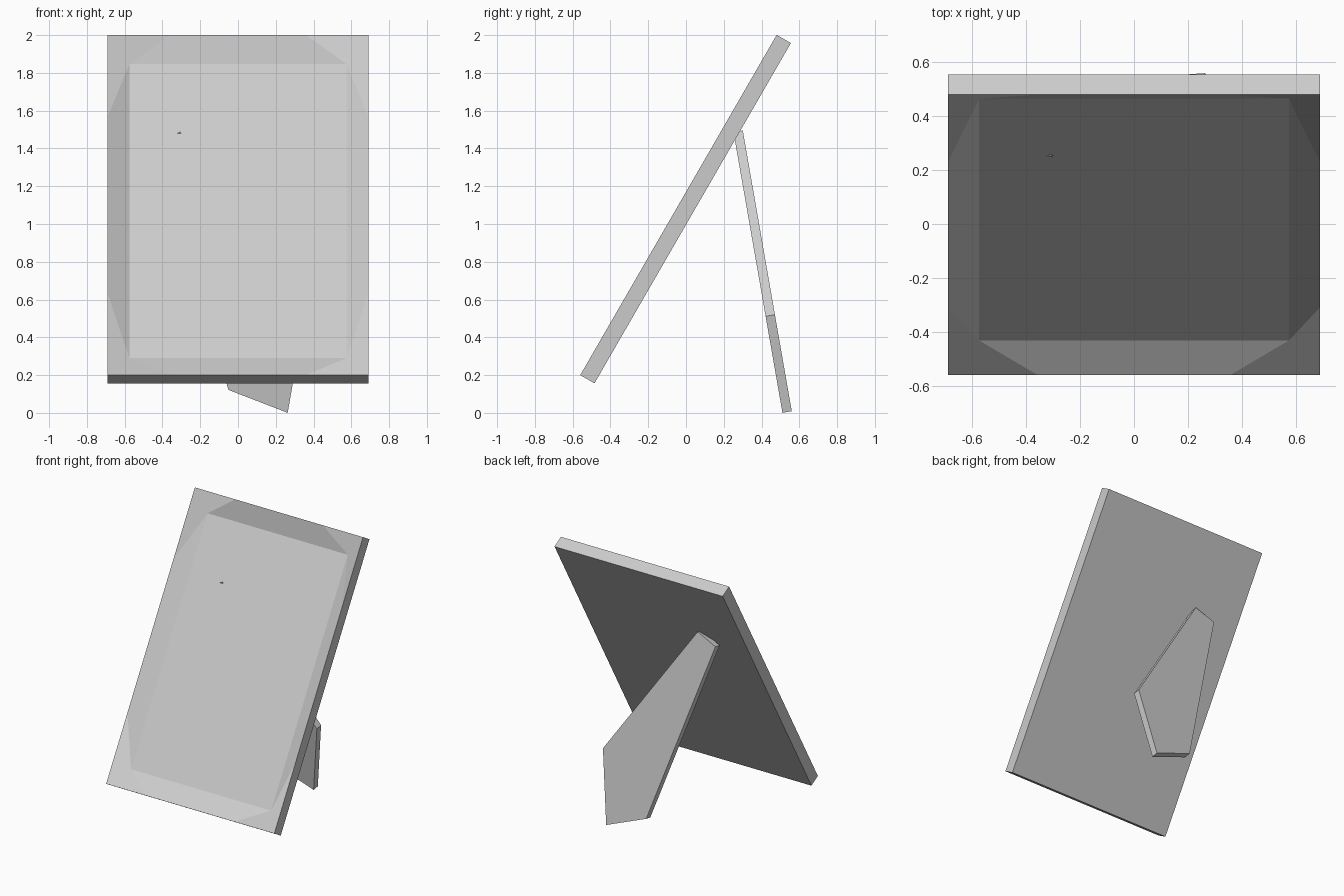
import bpy, bmesh, math
from mathutils import Vector

if "Cube" in bpy.data.objects:
    bpy.data.objects.remove(bpy.data.objects["Cube"])

W, H, T = 0.69, 2.08, 0.087        # half width, length and thickness of the panel
IX, IU, DEPTH = 0.575, 0.142, 0.065  # inner picture area and its recess
TILT = math.radians(30)
ORIGIN = Vector((0, -0.56, 0.2))   # front bottom edge of the leaning panel
UP = Vector((0, math.sin(TILT), math.cos(TILT)))
IN = Vector((0, math.cos(TILT), -math.sin(TILT)))


def finish(name, bm):
    bmesh.ops.recalc_face_normals(bm, faces=bm.faces)
    me = bpy.data.meshes.new(name)
    bm.to_mesh(me)
    bm.free()
    ob = bpy.data.objects.new(name, me)
    bpy.context.collection.objects.link(ob)
    return ob


# Leaning frame with sloped borders around a recessed picture
bm = bmesh.new()


def panel_vert(x, u, d):
    return bm.verts.new(ORIGIN + Vector((x, 0, 0)) + UP * u + IN * d)


def rect(x, u, d):
    return [panel_vert(sx * x, su, d)
            for sx, su in ((-1, u), (1, u), (1, H - u), (-1, H - u))]


outer, inner, back = rect(W, 0, 0), rect(IX, IU, DEPTH), rect(W, 0, T)
splits = []                        # two points on each outer edge
for i, frac in enumerate((0.24, 0.24, 0.24, 0.24)):
    a, b = outer[i].co, outer[(i + 1) % 4].co
    splits.append([bm.verts.new(a.lerp(b, f)) for f in (frac, 1 - frac)])

bm.faces.new(inner)
bm.faces.new(back)
for i in range(4):
    j = (i + 1) % 4
    p, q = splits[i]
    bm.faces.new((p, q, inner[j], inner[i]))                      # border slope
    bm.faces.new((outer[i], p, inner[i], splits[i - 1][1]))       # corner
    bm.faces.new((outer[i], p, q, outer[j], back[j], back[i]))    # side
finish("picture_frame", bm)

# Slanted five-sided easel leg behind the frame
bm = bmesh.new()
outline = [(-0.306, 1.495), (-0.46, 1.43), (-0.05, 0.13), (0.263, 0.009), (0.352, 0.52)]
lean = math.radians(9.9)
leg = bm.faces.new([bm.verts.new((x, 0.5615 - z * math.tan(lean), z)) for x, z in outline])
ext = bmesh.ops.extrude_face_region(bm, geom=[leg], use_keep_orig=True)
bmesh.ops.translate(bm, verts=[v for v in ext["geom"] if isinstance(v, bmesh.types.BMVert)],
                    vec=Vector((0, -math.cos(lean), -math.sin(lean))) * 0.05)
finish("easel_leg", bm)
